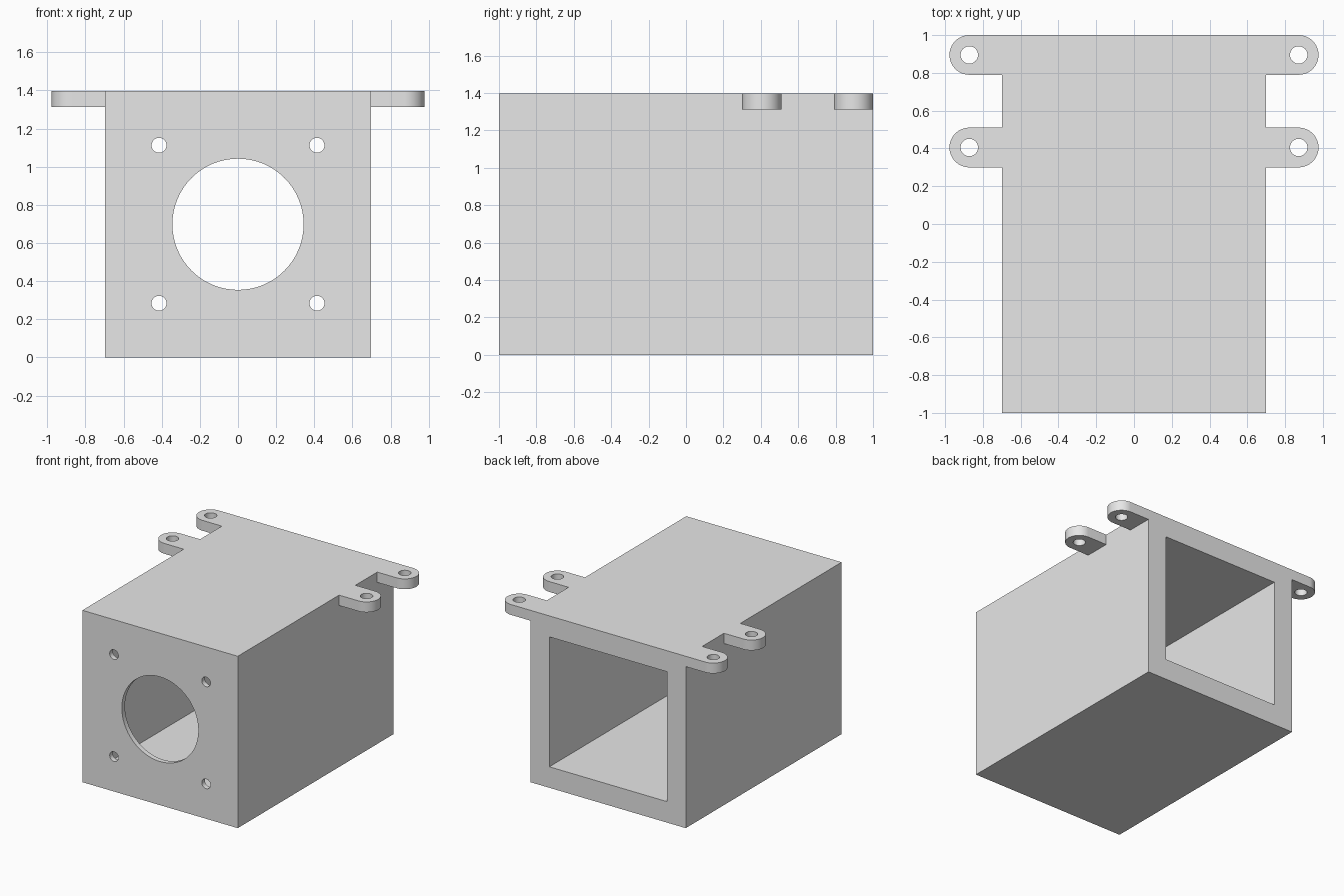
import bpy, bmesh, math
from mathutils import Matrix

cube = bpy.data.objects.get("Cube")
if cube:
    bpy.data.objects.remove(cube, do_unlink=True)

SIDE = 1.396          # outer width and height of the housing
HALF = SIDE / 2
CAVITY = 1.055        # inner width and height
FRONT_WALL = 0.04
TAB_THICK, TAB_R, TAB_X = 0.084, 0.105, 0.872

grey = bpy.data.materials.new("plain grey")
grey.use_nodes = True
grey.diffuse_color = (0.8, 0.8, 0.8, 1)
grey.node_tree.nodes["Principled BSDF"].inputs["Base Color"].default_value = (0.8, 0.8, 0.8, 1)


def make_object(name, bm):
    bmesh.ops.recalc_face_normals(bm, faces=bm.faces[:])
    mesh = bpy.data.meshes.new(name)
    bm.to_mesh(mesh)
    bm.free()
    mesh.materials.append(grey)
    obj = bpy.data.objects.new(name, mesh)
    bpy.context.collection.objects.link(obj)
    return obj


def box(name, size, centre):
    bm = bmesh.new()
    bmesh.ops.create_cube(bm, size=1)
    bmesh.ops.scale(bm, vec=size, verts=bm.verts)
    bmesh.ops.translate(bm, vec=centre, verts=bm.verts)
    return make_object(name, bm)


def cylinder(name, radius, depth, centre, along_y=False):
    bm = bmesh.new()
    turn = Matrix.Rotation(math.pi / 2, 4, 'X') if along_y else Matrix()
    bmesh.ops.create_cone(bm, cap_ends=True, segments=64, radius1=radius, radius2=radius,
                          depth=depth, matrix=Matrix.Translation(centre) @ turn)
    return make_object(name, bm)


def cut(target, cutter):
    mod = target.modifiers.new("cut", 'BOOLEAN')
    mod.operation, mod.solver, mod.object = 'DIFFERENCE', 'EXACT', cutter
    bpy.ops.object.select_all(action='DESELECT')
    target.select_set(True)
    bpy.context.view_layer.objects.active = target
    bpy.ops.object.modifier_apply(modifier=mod.name)
    bpy.data.objects.remove(cutter, do_unlink=True)


def smooth(obj):
    bpy.ops.object.select_all(action='DESELECT')
    obj.select_set(True)
    bpy.context.view_layer.objects.active = obj
    bpy.ops.object.shade_smooth_by_angle(angle=math.radians(30))


# Housing: box open at the back, with a thin front plate
housing = box("housing", (SIDE, 2, SIDE), (0, 0, HALF))
cut(housing, box("cavity_cutter", (CAVITY, 2, CAVITY), (0, FRONT_WALL, HALF)))

# Large front opening and four screw holes
cut(housing, cylinder("opening_cutter", 0.344, 0.3, (0, -1, HALF), True))
for sx in (-1, 1):
    for sz in (-1, 1):
        centre = (sx * 0.414, -1, HALF + sz * 0.414)
        cut(housing, cylinder("screw_cutter", 0.039, 0.3, centre, True))
smooth(housing)


# Rounded mounting tabs flush with the top
def mounting_tab(name, side, y):
    bm = bmesh.new()
    outline = [(HALF, y + TAB_R), (HALF, y - TAB_R)]
    for i in range(33):
        a = -math.pi / 2 + math.pi * i / 32
        outline.append((TAB_X + TAB_R * math.cos(a), y + TAB_R * math.sin(a)))
    face = bm.faces.new([bm.verts.new((side * px, py, SIDE - TAB_THICK)) for px, py in outline])
    ext = bmesh.ops.extrude_face_region(bm, geom=[face])
    top = [v for v in ext["geom"] if isinstance(v, bmesh.types.BMVert)]
    bmesh.ops.translate(bm, vec=(0, 0, TAB_THICK), verts=top)
    tab = make_object(name, bm)
    cut(tab, cylinder("tab_cutter", 0.046, 0.4, (side * TAB_X, y, SIDE)))
    smooth(tab)


for side, side_name in ((1, "left"), (-1, "right")):
    mounting_tab("rear_tab_" + side_name, side, 1 - TAB_R)
    mounting_tab("middle_tab_" + side_name, side, 0.405)
